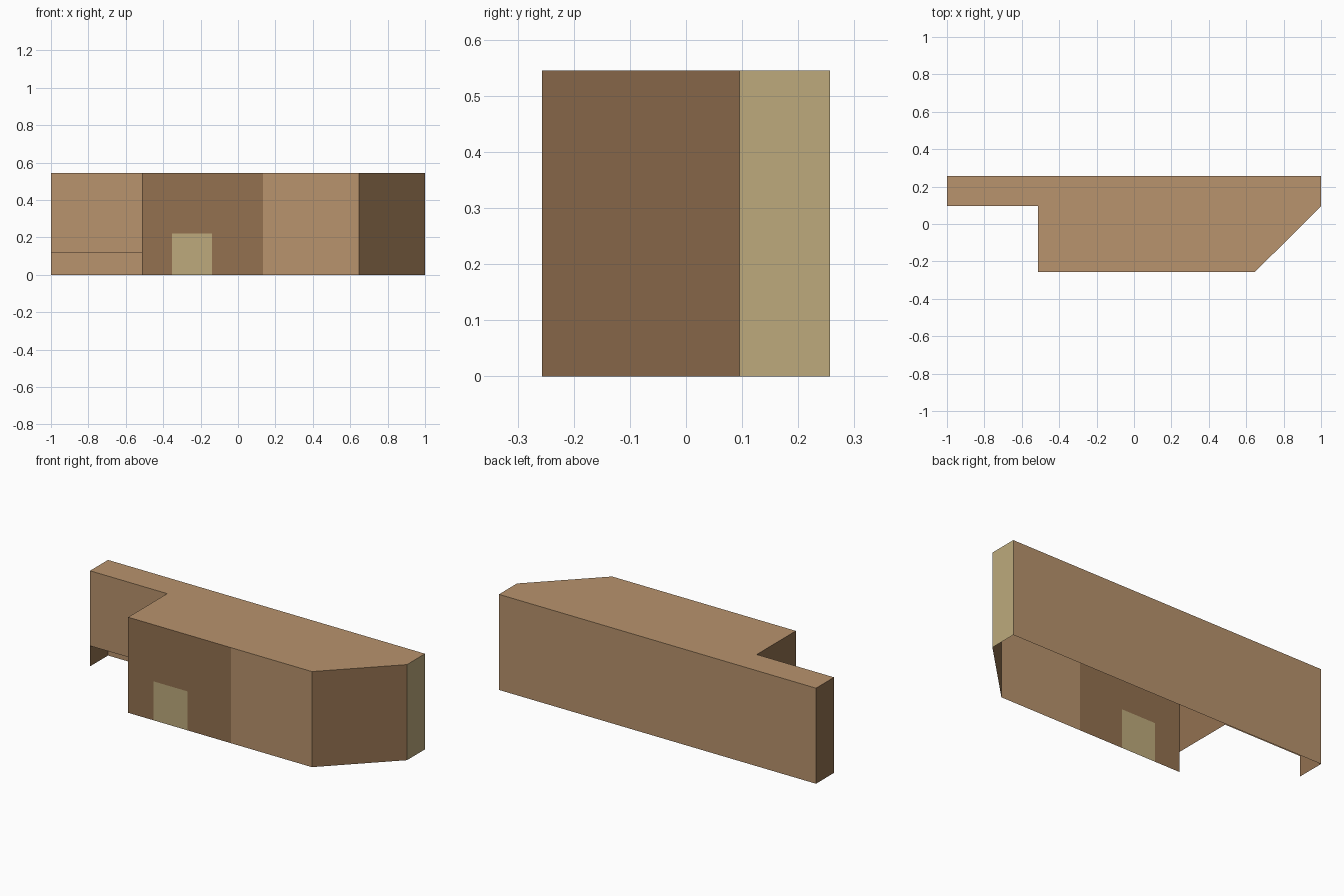
import bpy

if "Cube" in bpy.data.objects:
    bpy.data.objects.remove(bpy.data.objects["Cube"])

H = 0.545            # building height
GAP = 0.117          # open gap under the wing
Y0, Y1, YM = -0.257, 0.257, 0.095
XW, XC = -0.513, 0.646   # wing corner, chamfer start
XS = 0.135               # seam between the two front colours


def material(name, hex_rgb):
    def lin(c):
        c /= 255
        return c / 12.92 if c <= 0.04045 else ((c + 0.055) / 1.055) ** 2.4
    m = bpy.data.materials.new(name)
    m.diffuse_color = [lin(c) for c in hex_rgb] + [1]
    m.use_nodes = True
    m.node_tree.nodes["Principled BSDF"].inputs["Base Color"].default_value = m.diffuse_color
    return m


LIGHT = material("light_brown", (184, 147, 109))
DARK = material("dark_brown", (147, 113, 80))
TAN = material("tan", (189, 170, 124))


def polygon(name, points, mat):
    """One flat face through the given points."""
    me = bpy.data.meshes.new(name)
    me.from_pydata(points, [], [list(range(len(points)))])
    me.materials.append(mat)
    ob = bpy.data.objects.new(name, me)
    bpy.context.collection.objects.link(ob)


def wall(name, a, b, mat, z0=0.0):
    """Upright wall from a to b; outside lies to the right of a -> b."""
    polygon(name, [(*a, z0), (*b, z0), (*b, H), (*a, H)], mat)


# Flat roof following the plan outline
outline = [(-1, Y1), (-1, YM), (XW, YM), (XW, Y0), (XC, Y0), (1, YM), (1, Y1)]
polygon("roof", [(x, y, H) for x, y in outline], LIGHT)

# Walls, counter-clockwise around the plan
wall("left_end_wall", (-1, Y1), (-1, YM), DARK)
wall("wing_front_wall", (-1, YM), (XW, YM), LIGHT, GAP)
wall("wing_side_wall", (XW, YM), (XW, Y0), DARK, GAP)
wall("front_right_wall", (XS, Y0), (XC, Y0), LIGHT)
wall("corner_wall", (XC, Y0), (1, YM), DARK)
wall("right_end_wall", (1, YM), (1, Y1), TAN)
wall("back_wall", (1, Y1), (-1, Y1), LIGHT)

# Front wall with a notch, and the flush door filling it
D0, D1, DH = -0.353, -0.138, 0.222
notched = [(XW, 0), (D0, 0), (D0, DH), (D1, DH), (D1, 0), (XS, 0), (XS, H), (XW, H)]
polygon("front_left_wall", [(x, Y0, z) for x, z in notched], DARK)
polygon("door", [(x, Y0, z) for x, z in [(D0, 0), (D1, 0), (D1, DH), (D0, DH)]], TAN)
